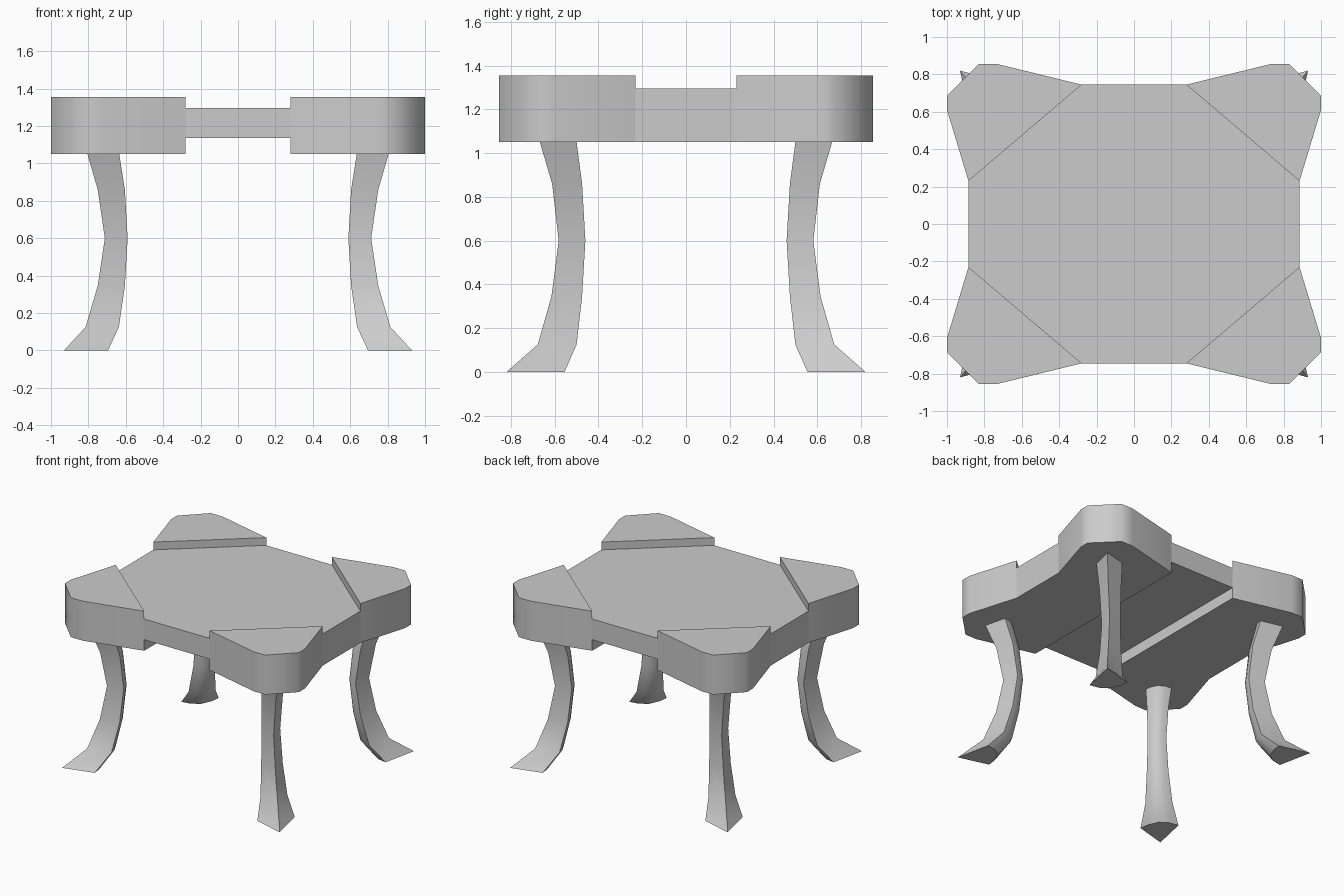
import bpy, bmesh
from math import radians

if "Cube" in bpy.data.objects:
    bpy.data.objects.remove(bpy.data.objects["Cube"])


def finish(name, bm, angle):
    """Turn one quarter into an object and mirror it over x and y."""
    bmesh.ops.remove_doubles(bm, verts=bm.verts[:], dist=1e-5)
    bmesh.ops.recalc_face_normals(bm, faces=bm.faces[:])
    mesh = bpy.data.meshes.new(name)
    bm.to_mesh(mesh)
    bm.free()
    ob = bpy.data.objects.new(name, mesh)
    bpy.context.collection.objects.link(ob)
    bpy.ops.object.select_all(action='DESELECT')
    bpy.context.view_layer.objects.active = ob
    ob.select_set(True)
    bpy.ops.object.shade_smooth_by_angle(angle=radians(angle))
    mod = ob.modifiers.new("mirror", 'MIRROR')
    mod.use_axis = (True, True, False)
    return ob


# Tabletop: one quarter, with raised corner pad and a channel underneath
LOW, CHANNEL, TOP, PAD = 1.05, 1.135, 1.295, 1.355
SX, SY, EX, EY = 0.28, 0.745, 0.885, 0.23
pad = [(EX, EY), (1.0, 0.61), (1.0, 0.685), (0.83, 0.855), (0.73, 0.855), (SX, SY)]

bm = bmesh.new()


def flat(points, z):
    bm.faces.new([bm.verts.new((x, y, z)) for x, y in points])


def wall(a, b, z0, z1):
    corners = [(*a, z0), (*b, z0), (*b, z1), (*a, z1)]
    bm.faces.new([bm.verts.new(c) for c in corners])


flat([(0, 0), (EX, 0), (EX, EY), (SX, SY), (0, SY)], TOP)
flat(pad, PAD)
wall((SX, SY), (EX, EY), TOP, PAD)
for a, b in zip(pad, pad[1:]):
    wall(a, b, LOW, PAD)
wall((EX, 0), (EX, EY), LOW, TOP)
wall((SX, SY), (0, SY), CHANNEL, TOP)
flat([(SX, 0), (SX, SY)] + pad[::-1][1:] + [(EX, 0)], LOW)
wall((SX, 0), (SX, SY), LOW, CHANNEL)
flat([(0, 0), (0, SY), (SX, SY), (SX, 0)], CHANNEL)
# all faces have the same facing once merged
finish("tabletop", bm, 50)

# Legs: kite-like section with an outward point and rounded inner side
section = [(1, 1), (0, 0.76), (0.04, 0.5), (0.19, 0.2), (0.45, 0.05), (0.76, 0)]
# z, inner x, outer x, inner y, outer y
stations = [
    (0.00, 0.695, 0.93, 0.555, 0.82),
    (0.125, 0.637, 0.815, 0.50, 0.678),
    (0.345, 0.605, 0.75, 0.475, 0.615),
    (0.60, 0.59, 0.712, 0.46, 0.582),
    (0.86, 0.605, 0.75, 0.475, 0.612),
    (1.05, 0.635, 0.805, 0.50, 0.668),
]
bm = bmesh.new()
rings = [[bm.verts.new((x0 + u * (x1 - x0), y0 + v * (y1 - y0), z)) for u, v in section]
         for z, x0, x1, y0, y1 in stations]
n = len(section)
for lo, hi in zip(rings, rings[1:]):
    for i in range(n):
        j = (i + 1) % n
        bm.faces.new([lo[i], lo[j], hi[j], hi[i]])
bm.faces.new(rings[0])
bm.faces.new(rings[-1])
finish("legs", bm, 45)
